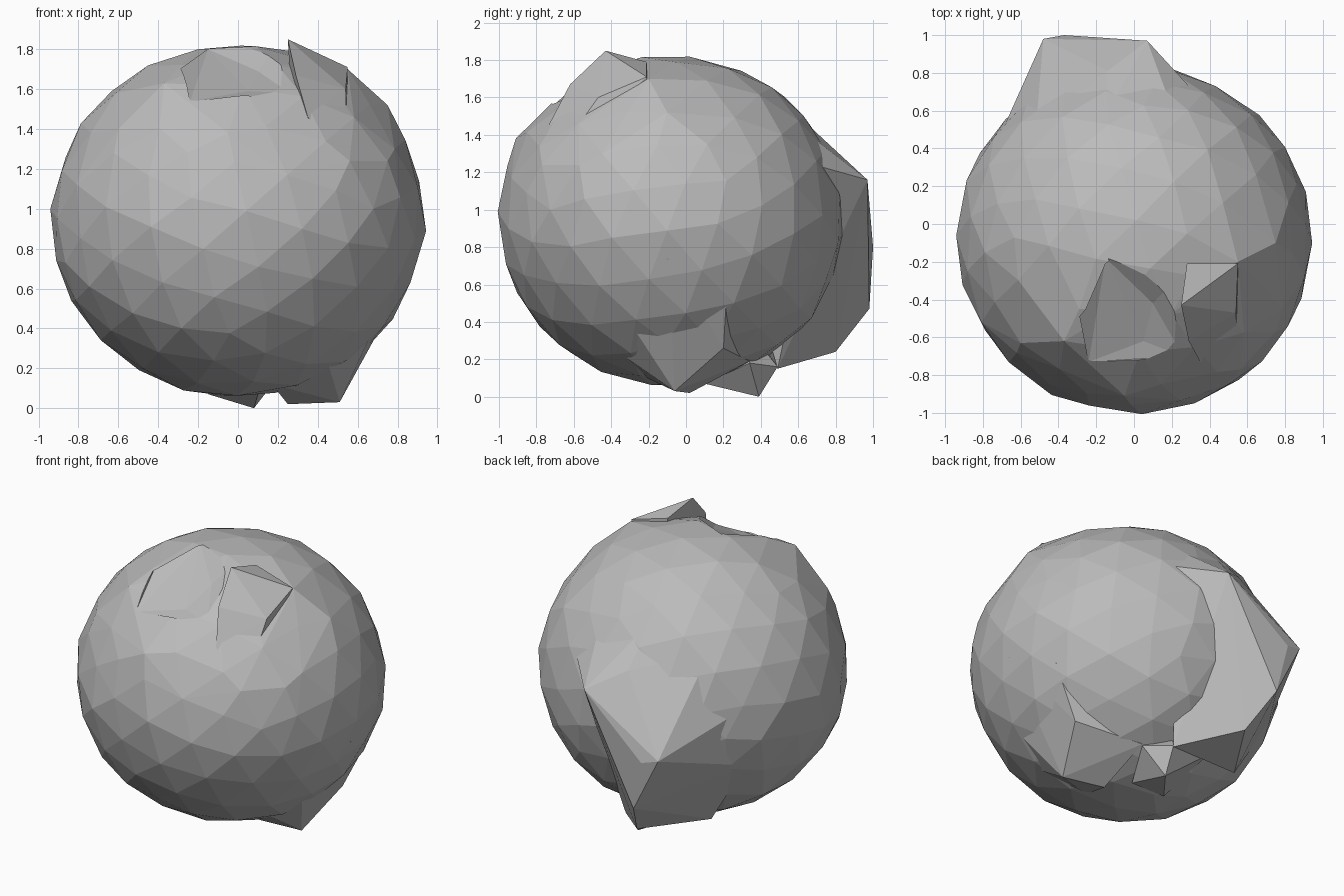
import bpy, bmesh, random
from mathutils import Vector, Matrix, Euler

if "Cube" in bpy.data.objects:
    bpy.data.objects.remove(bpy.data.objects["Cube"], do_unlink=True)

random.seed(4)

# Plain stone grey
stone = bpy.data.materials.new("stone_grey")
stone.use_nodes = True
grey = (0.5, 0.5, 0.5, 1)
stone.diffuse_color = grey
stone.node_tree.nodes["Principled BSDF"].inputs["Base Color"].default_value = grey


def skin(name, corners, ball=None):
    """Faceted solid wrapped tightly round corner points and an optional ball."""
    bm = bmesh.new()
    if ball:
        bmesh.ops.create_icosphere(bm, subdivisions=3, radius=1, matrix=ball)
        for v in bm.verts:
            v.co += Vector([random.uniform(-0.008, 0.008) for _ in range(3)])
    for c in corners:
        bm.verts.new(c)
    bmesh.ops.delete(bm, geom=bm.edges[:], context='EDGES_FACES')
    bmesh.ops.convex_hull(bm, input=bm.verts[:])
    bmesh.ops.delete(bm, geom=[v for v in bm.verts if not v.link_faces], context='VERTS')
    bmesh.ops.recalc_face_normals(bm, faces=bm.faces[:])
    mesh = bpy.data.meshes.new(name)
    bm.to_mesh(mesh)
    bm.free()
    mesh.materials.append(stone)
    obj = bpy.data.objects.new(name, mesh)
    bpy.context.collection.objects.link(obj)
    return obj


def combine(base, tool, operation):
    """Join or cut with a helper solid, then discard the helper."""
    mod = base.modifiers.new(tool.name, 'BOOLEAN')
    mod.operation, mod.object, mod.solver = operation, tool, 'EXACT'
    bpy.context.view_layer.objects.active = base
    bpy.ops.object.modifier_apply(modifier=mod.name)
    bpy.data.objects.remove(tool, do_unlink=True)


# Round body with a raised brow and shoulder on the upper front
place = (Matrix.Translation((0, -0.08, 0.94))
         @ Matrix.Diagonal((0.94, 0.925, 0.885, 1))
         @ Euler((0.35, 0.2, 0.5)).to_matrix().to_4x4())
boulder = skin("boulder", [
    (-0.37, -0.62, 1.63), (-0.6, -0.63, 1.4), (-0.29, -0.45, 1.72),
    (-0.05, -0.91, 1.38), (0.55, -0.2, 1.7), (0.75, -0.1, 1.52),
    (0.56, -0.77, 1.24), (0.75, -0.57, 1.24),
], place)

# Shallow fold on the top front
combine(boulder, skin("fold", [
    (-0.29, -0.47, 1.7), (-0.15, -0.18, 1.8), (0.26, -0.25, 1.9),
    (0.26, -0.85, 1.75), (-0.2, -0.9, 1.75), (-0.24, -0.73, 1.54),
    (0.26, -0.7, 1.58), (0.1, -0.42, 1.69), (0.05, -0.62, 1.59),
]), 'DIFFERENCE')

# Sharp crest beside the fold
combine(boulder, skin("crest", [
    (0.25, -0.43, 1.85), (0.28, -0.21, 1.79), (0.29, -0.62, 1.67),
    (0.55, -0.21, 1.71), (0.54, -0.47, 1.6), (0.35, -0.73, 1.46),
    (0.55, -0.74, 1.22), (0.27, -0.4, 1.5), (0.4, -0.2, 1.2),
]), 'UNION')

# Pointed lower corner, spreading up the left side
combine(boulder, skin("lower_corner", [
    (0.51, -0.06, 0.03), (0.25, 0.02, 0.02), (0.9, -0.1, 0.74),
    (0.8, 0.22, 0.6), (0.63, 0.2, 0.26), (0.45, -0.35, 0.23),
    (0.75, -0.4, 0.55), (0.22, 0.34, 0.19), (0.17, -0.25, 0.12),
    (0.3, 0, 0.6),
]), 'UNION')

# Bulge hanging off the back, undercut on its left side
combine(boulder, skin("back_bulge", [
    (0.07, 0.97, 1.16), (-0.48, 0.98, 0.83), (-0.37, 1.0, 0.8),
    (-0.3, 0.98, 0.47), (-0.2, 0.8, 0.24), (0.1, 0.49, 0.15),
    (0.09, 0.69, 0.62), (-0.05, 0.82, 1.1), (-0.14, 0.81, 1.28),
    (0.3, 0.72, 1.23), (0.18, 0.67, 1.39), (-0.15, 0.58, 1.52),
    (-0.52, 0.5, 1.38), (-0.74, 0.4, 1.05), (-0.62, 0.6, 0.9),
    (-0.72, 0.4, 0.65), (-0.46, 0.39, 0.22), (-0.1, 0.3, 0.8),
]), 'UNION')

# Small spur underneath
combine(boulder, skin("bottom_spur", [
    (0.08, 0.39, 0), (0.1, 0.49, 0.16), (0.22, 0.34, 0.18),
    (-0.15, 0.1, 0.07), (0.1, 0.1, 0.07), (-0.2, 0.45, 0.22),
    (0, 0.3, 0.4),
]), 'UNION')
